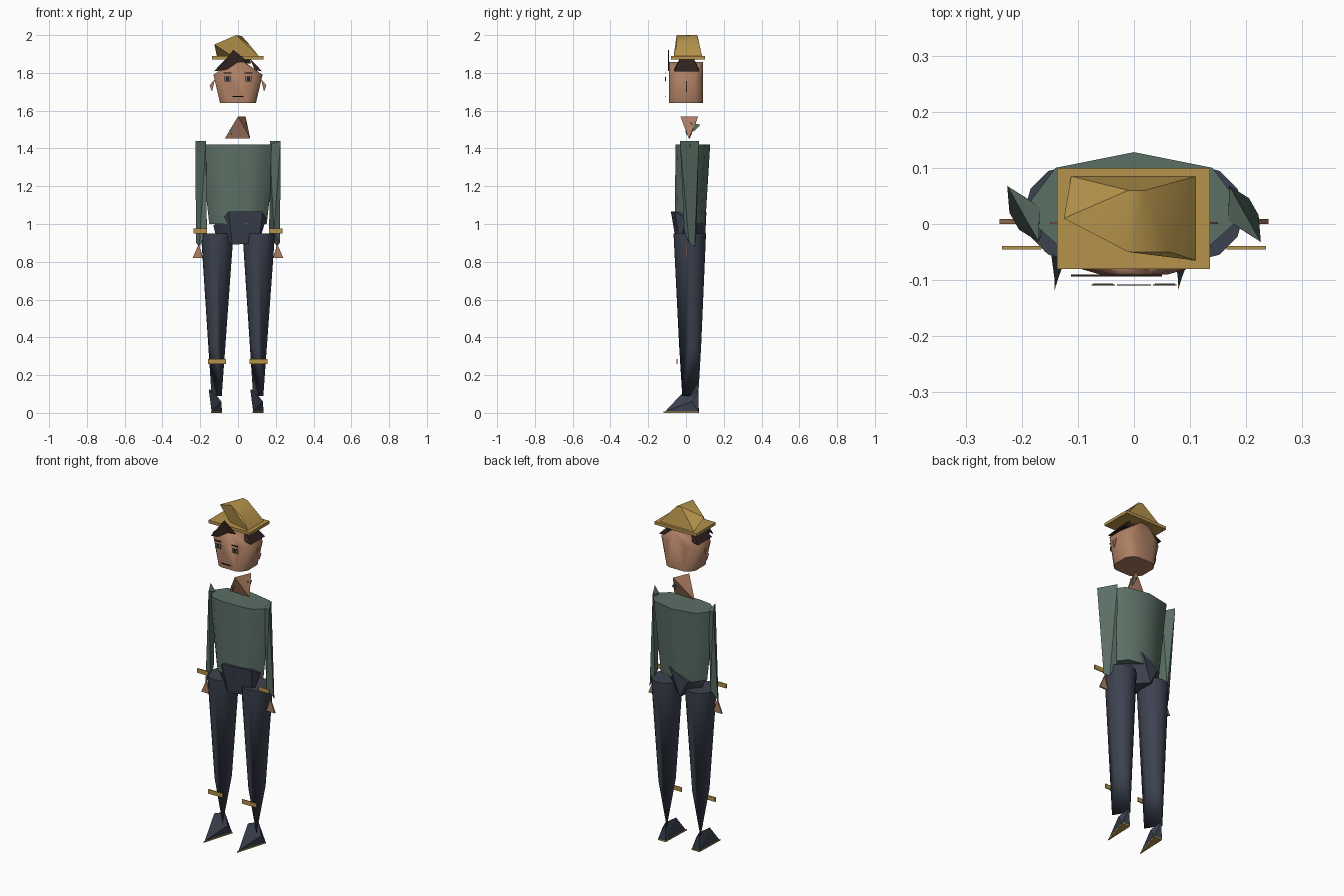
import bpy, bmesh, math

cube = bpy.data.objects.get("Cube")
if cube:
    bpy.data.objects.remove(cube, do_unlink=True)


def material(name, rgb):
    m = bpy.data.materials.new(name)
    m.use_nodes = True
    m.diffuse_color = (*rgb, 1)
    m.node_tree.nodes["Principled BSDF"].inputs["Base Color"].default_value = (*rgb, 1)
    return m


GOLD = material("straw gold", (0.46, 0.29, 0.07))
SKIN = material("warm skin", (0.42, 0.21, 0.125))
SHIRT = material("grey green", (0.105, 0.16, 0.13))
NAVY = material("dark navy", (0.045, 0.055, 0.08))
HAIR = material("dark brown", (0.03, 0.016, 0.013))
GREY = material("eye grey", (0.2, 0.18, 0.17))


def finish(name, bm, mat, smooth=None):
    bmesh.ops.recalc_face_normals(bm, faces=bm.faces)
    mesh = bpy.data.meshes.new(name)
    bm.to_mesh(mesh)
    bm.free()
    mesh.materials.append(mat)
    obj = bpy.data.objects.new(name, mesh)
    bpy.context.collection.objects.link(obj)
    if smooth:
        bpy.ops.object.select_all(action='DESELECT')
        obj.select_set(True)
        bpy.context.view_layer.objects.active = obj
        bpy.ops.object.shade_smooth_by_angle(angle=math.radians(smooth))
    return obj


def solid(name, points, mat, smooth=None):
    """Faceted convex solid around a few points."""
    bm = bmesh.new()
    for p in points:
        bm.verts.new(p)
    out = bmesh.ops.convex_hull(bm, input=bm.verts)
    bmesh.ops.delete(bm, geom=list(set(out["geom_interior"])), context='VERTS')
    return finish(name, bm, mat, smooth)


def plate(name, outline, y, mat, thick=0.004):
    """Thin upright plate from an (x, z) outline."""
    bm = bmesh.new()
    face = bm.faces.new([bm.verts.new((x, y, z)) for x, z in outline])
    out = bmesh.ops.extrude_face_region(bm, geom=[face])
    moved = [v for v in out["geom"] if isinstance(v, bmesh.types.BMVert)]
    bmesh.ops.translate(bm, verts=moved, vec=(0, thick, 0))
    return finish(name, bm, mat)


def strip(name, x, z, w, h, y, mat, thick=0.004):
    a, b, c, d = x - w / 2, x + w / 2, z - h / 2, z + h / 2
    return plate(name, [(a, c), (b, c), (b, d), (a, d)], y, mat, thick)


def ring(x, y, z, rx, ry, n=12):
    return [(x + rx * math.cos(2 * math.pi * i / n),
             y + ry * math.sin(2 * math.pi * i / n), z) for i in range(n)]


def shift(points, dx):
    return [(x + dx, y, z) for x, y, z in points]


# Head: bevelled block tapering to the chin, with a low roof
head = []
for z, w, f in [(1.64, 0.095, 0.045), (1.79, 0.13, 0.06), (1.858, 0.035, 0.025)]:
    for sx in (-1, 1):
        for sy in (-1, 1):
            head += [(sx * w, sy * 0.045, z), (sx * (w + f) / 2, sy * 0.08, z), (sx * f, sy * 0.09, z)]
solid("head", head, SKIN, 50)

# Facial details
for s, side in ((-1, "right"), (1, "left")):
    strip(side + "_eye", s * 0.055, 1.768, 0.036, 0.026, -0.108, GREY, 0.002)
    strip(side + "_pupil", s * 0.055, 1.768, 0.016, 0.022, -0.11, HAIR, 0.002)
    strip(side + "_brow", s * 0.055, 1.799, 0.042, 0.007, -0.11, HAIR, 0.002)
    plate(side + "_ear", [(s * 0.122, 1.768), (s * 0.15, 1.735), (s * 0.138, 1.7), (s * 0.128, 1.74)],
          0, SKIN)
strip("mouth", 0, 1.675, 0.06, 0.006, -0.11, HAIR, 0.002)

# Hair: side locks, cap under the hat and a forelock
for s, side in ((-1, "right"), (1, "left")):
    solid(side + "_hair_lock", [(s * 0.128, -0.06, 1.808), (s * 0.128, 0.07, 1.808), (s * 0.09, -0.065, 1.815),
                                (s * 0.09, 0.07, 1.815), (s * 0.06, -0.03, 1.88), (s * 0.06, 0.04, 1.88)], HAIR)
solid("hair_cap", ring(0, 0, 1.85, 0.07, 0.05, 6) + ring(0, 0, 1.875, 0.06, 0.04, 6), HAIR)
plate("forelock", [(-0.112, 1.81), (-0.055, 1.818), (-0.005, 1.855), (0.05, 1.862), (0.015, 1.89),
                   (-0.025, 1.922)], -0.094, HAIR)

# Hat: rectangular brim and a lopsided crown
solid("hat_brim", [(x, y, z) for x in (-0.137, 0.135) for y in (-0.08, 0.1) for z in (1.872, 1.889)], GOLD)
solid("hat_crown", [(-0.112, 0.085, 1.889), (0.11, 0.085, 1.889), (0.11, -0.065, 1.889), (-0.03, -0.03, 1.889),
                    (-0.125, 0.01, 1.95), (-0.01, -0.05, 2.0), (0.02, 0.06, 1.995), (-0.01, 0.06, 2.0),
                    (0.065, -0.05, 1.945)], GOLD, 35)

# Neck wedge and collar scraps
solid("neck", [(0.0, -0.03, 1.57), (0.04, 0.065, 1.57), (-0.07, 0.02, 1.452), (0.065, 0.015, 1.452)], SKIN)
solid("collar", [(0.045, 0.02, 1.54), (0.04, 0.075, 1.525), (0.045, 0.04, 1.49), (0.035, 0.04, 1.52)], SHIRT)
solid("collar_front", [(-0.045, 0.0, 1.5), (-0.02, -0.005, 1.52), (-0.035, 0.0, 1.47), (-0.03, 0.02, 1.5)], SHIRT)

# Torso
torso = []
for z, k, f in [(1.42, 1.0, -0.055), (1.0, 0.76, -0.06)]:
    torso += [(0, 0.02 + 0.108 * k, z)]
    for s in (-1, 1):
        torso += [(s * 0.2 * k, 0.02, z), (s * 0.14 * k, 0.02 + 0.08 * k, z),
                  (s * 0.13 * k, f + 0.012, z), (s * 0.06 * k, f, z)]
solid("torso", torso, SHIRT, 50)

# Arms: thin diagonal blades, the second turned half round
arm = [(-0.226, 0.068, 1.44), (-0.17, -0.032, 1.44), (-0.168, 0.03, 1.42),
       (-0.222, 0.02, 0.9), (-0.205, -0.01, 0.88), (-0.165, -0.02, 0.96), (-0.19, 0.045, 0.96)]
solid("right_arm", arm, SHIRT, 35)
solid("left_arm", [(-x, 0.036 - y, z) for x, y, z in arm], SHIRT, 35)
for s, side in ((-1, "right"), (1, "left")):
    plate(side + "_hand", [(s * 0.208, 0.895), (s * 0.24, 0.82), (s * 0.185, 0.82)], 0.0, SKIN, 0.009)
    strip(side + "_cuff", s * 0.2, 0.963, 0.07, 0.025, -0.045, GOLD, 0.006)

# Hips
solid("hips", [(-0.05, -0.08, 1.065), (0.13, -0.06, 1.065), (0.15, 0.0, 1.03), (0.11, -0.03, 0.9),
               (-0.03, -0.05, 0.89), (-0.13, 0.0, 0.99), (-0.12, 0.02, 0.95), (0.03, 0.108, 1.06),
               (-0.08, 0.1, 1.0), (-0.03, 0.1, 0.9)], NAVY, 30)

# Legs end in a diagonal ankle edge; shoes are wedges over thin soles
leg = ring(-0.11, 0.02, 0.95, 0.086, 0.086) + ring(-0.112, 0.022, 0.35, 0.042, 0.058)
leg += [(-0.14, 0.065, 0.09), (-0.086, -0.02, 0.09)]
shoe = [(-0.14, -0.11, 0.008), (-0.085, 0.065, 0.008), (-0.135, 0.068, 0.008), (-0.155, 0.0, 0.125),
        (-0.132, 0.065, 0.115), (-0.088, 0.03, 0.06)]
sole = [(-0.142, -0.12, z) for z in (0, 0.008)]
sole += [(x, 0.068, z) for x in (-0.135, -0.085) for z in (0, 0.008)]
for dx, side in ((0, "right"), (0.22, "left")):
    solid(side + "_leg", shift(leg, dx), NAVY, 40)
    solid(side + "_shoe", shift(shoe, dx), NAVY)
    solid(side + "_sole", shift(sole, dx), GOLD)
    strip(side + "_shin_band", dx - 0.112, 0.272, 0.095, 0.025, -0.05, GOLD, 0.006)
